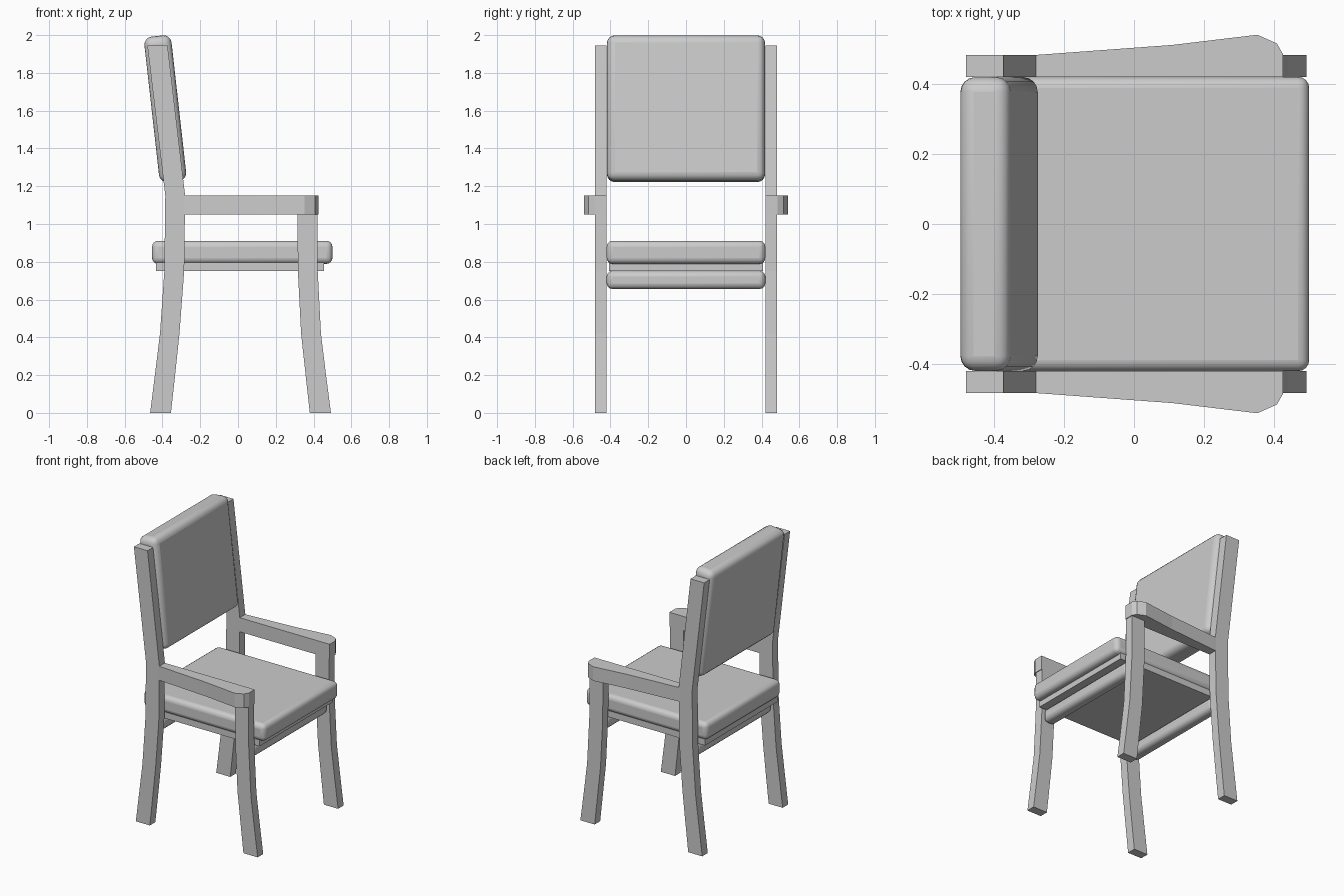
import bpy, bmesh, math

if "Cube" in bpy.data.objects:
    bpy.data.objects.remove(bpy.data.objects["Cube"])


def prism(name, pts, lo, hi, axis):
    """Extrude a closed outline: axis 'y' uses (x, z) points, axis 'z' uses (x, y) points."""
    def place(p, d):
        return (p[0], d, p[1]) if axis == 'y' else (p[0], p[1], d)
    bm = bmesh.new()
    a = [bm.verts.new(place(p, lo)) for p in pts]
    b = [bm.verts.new(place(p, hi)) for p in pts]
    bm.faces.new(a)
    bm.faces.new(b[::-1])
    n = len(pts)
    for i in range(n):
        j = (i + 1) % n
        bm.faces.new((a[i], b[i], b[j], a[j]))
    bmesh.ops.recalc_face_normals(bm, faces=bm.faces)
    me = bpy.data.meshes.new(name)
    bm.to_mesh(me)
    bm.free()
    ob = bpy.data.objects.new(name, me)
    bpy.context.collection.objects.link(ob)
    return ob


def mirror_y(ob):
    m = ob.modifiers.new("mirror", 'MIRROR')
    m.use_axis = (False, True, False)
    m.use_clip = False


def box(name, size, loc, bevel=0.0, segments=4, tilt=0.0):
    bpy.ops.mesh.primitive_cube_add(size=1, location=loc)
    ob = bpy.context.object
    ob.name = name
    ob.scale = size
    bpy.ops.object.transform_apply(location=False, rotation=False, scale=True)
    ob.rotation_euler.y = tilt
    if bevel:
        m = ob.modifiers.new("bevel", 'BEVEL')
        m.width = bevel
        m.segments = segments
        bpy.ops.object.shade_smooth_by_angle(angle=math.radians(40))
    return ob


def strip(rows):
    """Outline from (z, left x, right x) rows."""
    return [(l, z) for z, l, r in rows] + [(r, z) for z, l, r in reversed(rows)]


# Legs: the back ones continue up as back posts
back_leg = strip([(0, -0.465, -0.355), (0.2, -0.44, -0.333), (0.42, -0.413, -0.31),
                  (0.75, -0.39, -0.285), (1.15, -0.385, -0.28), (1.945, -0.48, -0.373)])
front_leg = strip([(0, 0.38, 0.492), (0.2, 0.358, 0.466), (0.42, 0.334, 0.439),
                   (0.75, 0.317, 0.422), (1.05, 0.315, 0.42)])
mirror_y(prism("back_leg", back_leg, 0.42, 0.482, 'y'))
mirror_y(prism("front_leg", front_leg, 0.42, 0.482, 'y'))

# Armrests, flaring outward to the front
arm = [(-0.285, 0.42), (0.425, 0.42), (0.425, 0.485), (0.408, 0.515),
       (0.352, 0.54), (0.11, 0.511), (-0.285, 0.482)]
mirror_y(prism("armrest", arm, 1.05, 1.15, 'z'))

# Seat cushion and the panel under it
box("seat_cushion", (0.955, 0.84, 0.122), (0.0225, 0, 0.85), 0.032)
box("seat_panel", (0.89, 0.815, 0.045), (0.01, 0, 0.7725))

# Cross rails between the legs
for name, x in (("front_rail", 0.372), ("back_rail", -0.342)):
    box(name, (0.085, 0.84, 0.096), (x, 0, 0.704), 0.03, 3)

# Tilted back cushion
box("back_cushion", (0.152 * 0.95, 0.838, 0.775), (-0.385, 0, 1.61), 0.042, 4, -0.112)
